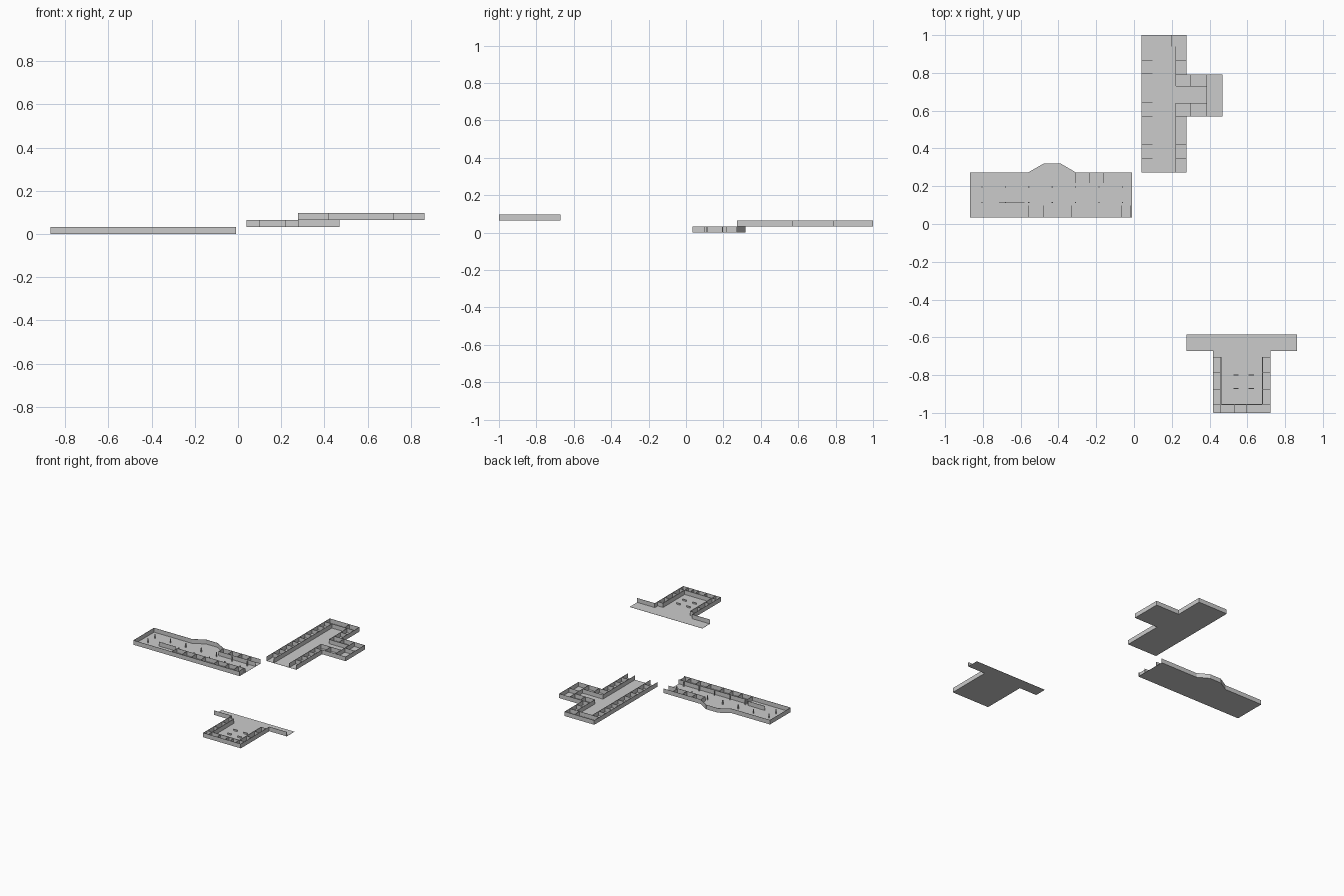
import bpy, bmesh
from mathutils import Vector

if "Cube" in bpy.data.objects:
    bpy.data.objects.remove(bpy.data.objects["Cube"])

H = 0.032    # storey height
T = 0.002    # wall thickness


def finish(bm, name):
    bmesh.ops.recalc_face_normals(bm, faces=bm.faces)
    me = bpy.data.meshes.new(name)
    bm.to_mesh(me)
    bm.free()
    ob = bpy.data.objects.new(name, me)
    bpy.context.collection.objects.link(ob)
    return ob


def prism(bm, pts, z, h):
    vs = [bm.verts.new((x, y, z)) for x, y in pts]
    face = bm.faces.new(vs)
    ext = bmesh.ops.extrude_face_region(bm, geom=[face])
    top = [v for v in ext["geom"] if isinstance(v, bmesh.types.BMVert)]
    bmesh.ops.translate(bm, vec=(0, 0, h), verts=top)


def floor(name, pts, z):
    bm = bmesh.new()
    prism(bm, pts, z, 0.001)
    finish(bm, name)


def walls(name, paths, z, h=H, t=T):
    """Thin upright panels along each path of plan points."""
    bm = bmesh.new()
    for path in paths:
        for a, b in zip(path, path[1:]):
            a, b = Vector(a), Vector(b)
            d = (b - a).normalized() * t / 2
            n = Vector((-d.y, d.x))
            prism(bm, [a + n, b + n, b - n, a - n], z, h)
    finish(bm, name)


def blocks(name, spots, z, sx, sy, h):
    bm = bmesh.new()
    for x, y in spots:
        prism(bm, [(x - sx, y - sy), (x + sx, y - sy),
                   (x + sx, y + sy), (x - sx, y + sy)], z, h)
    finish(bm, name)


def across_x(xs, y0, y1):
    return [[(x, y0), (x, y1)] for x in xs]


def across_y(ys, x0, x1):
    return [[(x0, y), (x1, y)] for y in ys]


# West wing: long hall with a bay, open at its east end
z = 0
west = [(-0.01, 0.035), (-0.867, 0.035), (-0.867, 0.272), (-0.56, 0.272),
        (-0.48, 0.318), (-0.387, 0.318), (-0.308, 0.272), (-0.01, 0.272)]
floor("west_floor", west, z)
walls("west_outer_walls", [west], z)
walls("west_room_walls",
      [[(-0.56, 0.098), (-0.01, 0.098)], [(-0.715, 0.113), (-0.58, 0.113)],
       [(-0.308, 0.217), (-0.01, 0.217)]]
      + across_x((-0.56, -0.48, -0.405, -0.33, -0.225, -0.14, -0.065, -0.02), 0.035, 0.098)
      + across_x((-0.308, -0.235, -0.16, -0.085), 0.217, 0.272), z)
blocks("west_columns", [(-0.805 + 0.124 * i, y) for i in range(7)
                        for y in (0.113, 0.195)], z, 0.003, 0.003, H)

# North wing: corridor with rooms on both sides and an east annex, open to the south
z = 0.033
north = [(0.04, 0.272), (0.04, 0.999), (0.278, 0.999), (0.278, 0.79), (0.468, 0.79),
         (0.468, 0.57), (0.278, 0.57), (0.278, 0.272)]
floor("north_floor", north, z)
walls("north_outer_walls", [north], z)
walls("north_room_walls",
      [[(0.098, 0.272), (0.098, 0.94)], [(0.04, 0.94), (0.278, 0.94)],
       [(0.222, 0.272), (0.222, 0.64), (0.385, 0.64)],
       [(0.222, 0.94), (0.222, 0.73), (0.385, 0.73)],
       [(0.2, 0.94), (0.2, 0.999)]]
      + across_y((0.345, 0.42, 0.5, 0.57, 0.645, 0.715, 0.795, 0.865), 0.04, 0.098)
      + across_y((0.345, 0.42, 0.5, 0.57, 0.79, 0.865), 0.222, 0.278)
      + across_x((0.3, 0.385), 0.57, 0.64) + across_x((0.3, 0.385), 0.73, 0.79)
      + across_y((0.68,), 0.385, 0.468)
      + across_x((0.385,), 0.64, 0.73), z)

# South wing: T-shaped floor, rooms around a central hall, open along the north edge
z = 0.065
south = [(0.278, -0.585), (0.278, -0.672), (0.42, -0.672), (0.42, -0.999),
         (0.722, -0.999), (0.722, -0.672), (0.864, -0.672), (0.864, -0.585)]
floor("south_floor", south, z)
walls("south_outer_walls", [south[1:7]], z)
walls("south_hall_walls", [[(0.46, -0.705), (0.46, -0.955), (0.68, -0.955), (0.68, -0.705)]],
      z, t=0.005)
ys = (-0.705, -0.785, -0.875, -0.955)
walls("south_room_walls", across_y(ys, 0.42, 0.46) + across_y(ys, 0.68, 0.722)
      + across_x((0.46, 0.53, 0.595, 0.635, 0.68), -0.999, -0.955), z)
blocks("hall_benches", [(0.54, -0.8), (0.62, -0.8), (0.54, -0.87), (0.62, -0.87)],
       z, 0.014, 0.003, 0.012)
